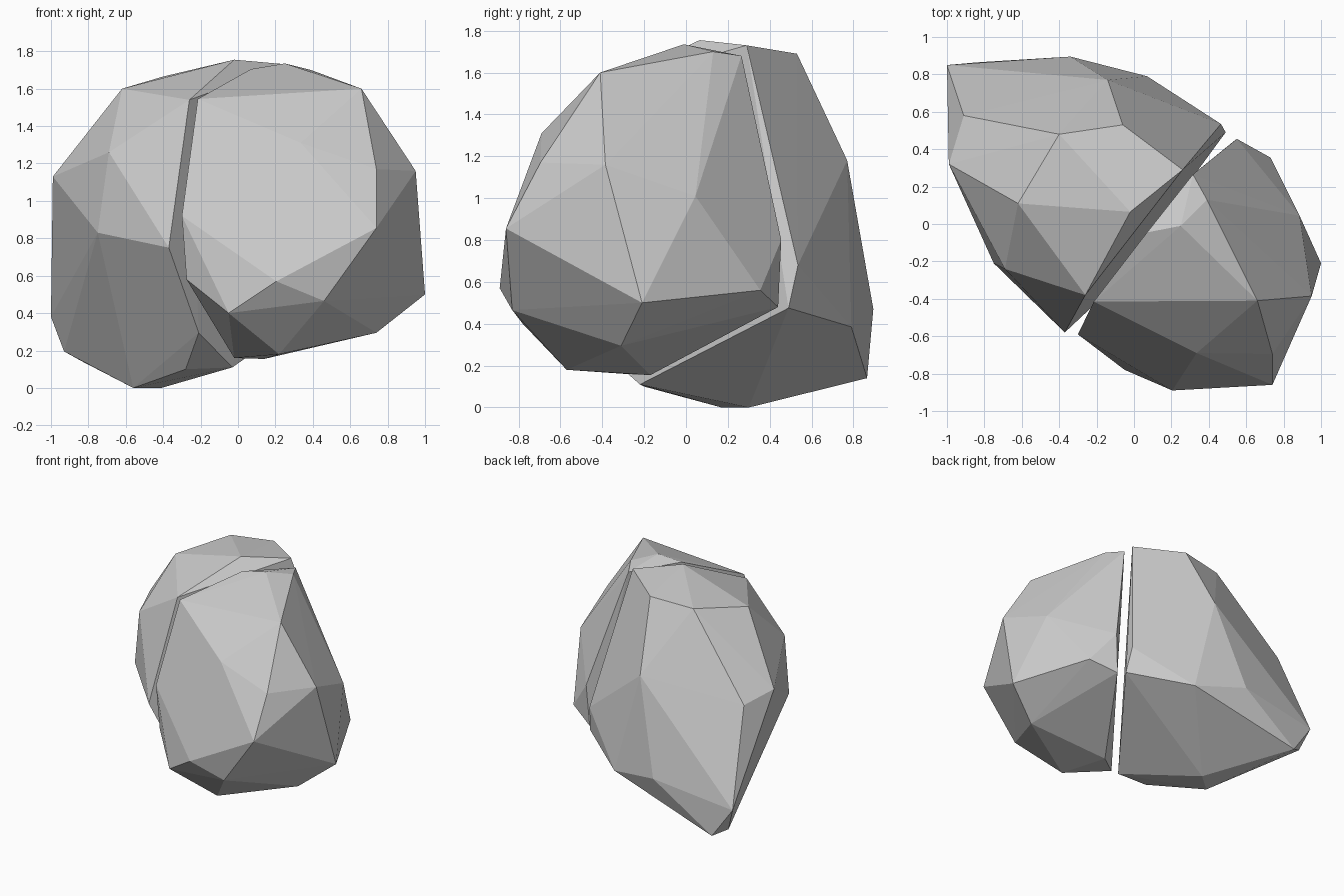
import bpy, bmesh


def rock_half(name, corners):
    """Flat-faced stone chunk wrapped around its corner points."""
    bm = bmesh.new()
    for c in corners:
        bm.verts.new(c)
    res = bmesh.ops.convex_hull(bm, input=bm.verts[:])
    loose = {v for v in res["geom_interior"] + res["geom_unused"]
             if isinstance(v, bmesh.types.BMVert) and v.is_valid and not v.link_faces}
    bmesh.ops.delete(bm, geom=list(loose), context='VERTS')
    bmesh.ops.recalc_face_normals(bm, faces=bm.faces[:])
    mesh = bpy.data.meshes.new(name)
    bm.to_mesh(mesh)
    bm.free()
    obj = bpy.data.objects.new(name, mesh)
    bpy.context.collection.objects.link(obj)
    return obj


# Back-left half of the split boulder: crown, waist, base, split face
rock_half("boulder_left_half", [
    (-.02, .065, 1.755), (-.06, .53, 1.69), (-.40, .48, 1.665), (-.62, .11, 1.60),
    (-.69, -.24, 1.26), (-.75, -.21, .83), (-.99, .32, 1.13), (-.91, .58, 1.08),
    (-.14, .77, 1.18), (-1.0, .85, .38), (-.34, .895, .47), (.07, .79, .385),
    (-.93, .80, .195), (-.83, .865, .14), (-.56, .17, 0), (-.41, .30, 0), (-.28, -.20, .10),
    (.26, .29, 1.73), (-.26, -.38, 1.54), (-.37, -.58, .75), (-.21, -.43, .295),
    (-.03, -.22, .11), (.49, .49, .475), (.465, .535, .68),
])

# Front-right half: crown, waist, base, split face
rock_half("boulder_right_half", [
    (.25, -.01, 1.735), (.39, .13, 1.70), (.66, -.41, 1.60), (.335, -.69, 1.31),
    (.74, -.695, 1.17), (.74, -.86, .855), (.95, -.385, 1.16), (.885, .045, 1.01),
    (1.0, -.21, .50), (.73, .355, .56), (.205, -.89, .57), (.46, -.83, .465),
    (-.05, -.78, .40), (.74, -.31, .295), (.22, -.57, .18), (.14, -.17, .155),
    (.07, -.045, 1.705), (.315, .265, 1.68), (-.215, -.415, 1.545), (-.30, -.59, .92),
    (-.275, -.58, .58), (-.02, -.285, .16), (.55, .455, .80), (.53, .44, .48),
])
